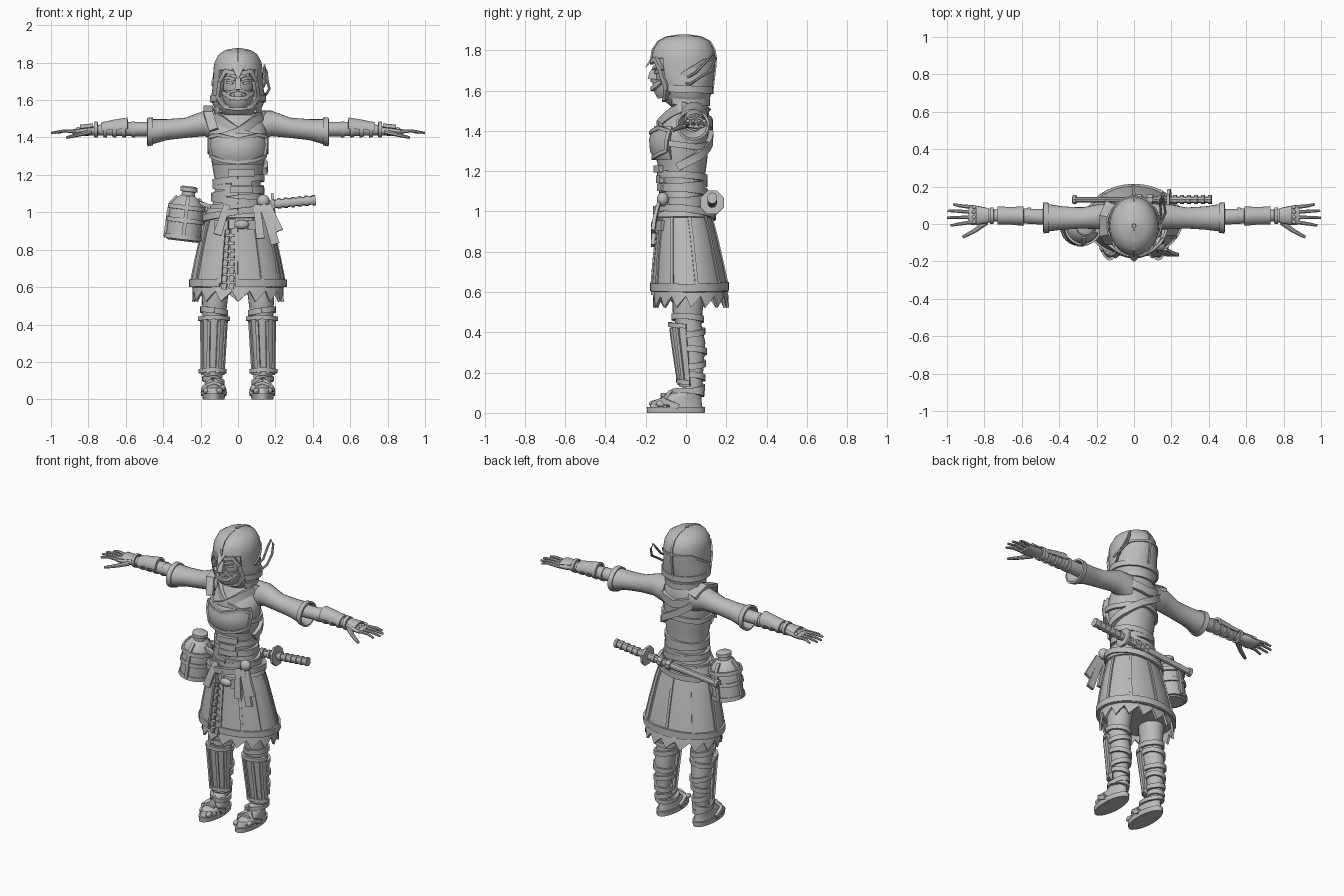
import bpy, bmesh
from math import sin, cos, pi, radians, sqrt
from mathutils import Vector

if "Cube" in bpy.data.objects:
    bpy.data.objects.remove(bpy.data.objects["Cube"])

grey = bpy.data.materials.new("plain grey")
grey.use_nodes = True
shade = (.5, .5, .5, 1)
grey.diffuse_color = shade
grey.node_tree.nodes["Principled BSDF"].inputs["Base Color"].default_value = shade


def finish(name, bm, thickness=0, mirror=False, location=(0, 0, 0), tilt=0):
    """Turn a bmesh into a shaded object, optionally thickened and mirrored."""
    bmesh.ops.recalc_face_normals(bm, faces=bm.faces)
    mesh = bpy.data.meshes.new(name)
    bm.to_mesh(mesh)
    bm.free()
    mesh.materials.append(grey)
    obj = bpy.data.objects.new(name, mesh)
    bpy.context.collection.objects.link(obj)
    bpy.ops.object.select_all(action='DESELECT')
    obj.select_set(True)
    bpy.context.view_layer.objects.active = obj
    if thickness:
        solid = obj.modifiers.new("thickness", 'SOLIDIFY')
        solid.thickness, solid.offset = thickness, 0
        bpy.ops.object.modifier_apply(modifier=solid.name)
    bpy.ops.object.shade_smooth_by_angle(angle=radians(35))
    if mirror:
        obj.modifiers.new("mirror", 'MIRROR')
    obj.location = location
    obj.rotation_euler.y = tilt
    return obj


def skin(bm, rings, closed=True, caps=True, skip=None):
    """Join rows of points with quads; skip(centre) leaves faces out."""
    rows = [[bm.verts.new(p) for p in ring] for ring in rings]
    count = len(rows[0])
    for low, high in zip(rows, rows[1:]):
        for k in range(count if closed else count - 1):
            j = (k + 1) % count
            quad = (low[k], low[j], high[j], high[k])
            centre = sum((v.co for v in quad), Vector()) / len(quad)
            if not (skip and skip(centre)):
                bm.faces.new(quad)
    if caps:
        bm.faces.new(rows[0])
        bm.faces.new(rows[-1])


def loft(name, rings, arc=None, sides=24, axis='z', ragged=0, grow=0, skip=None, thickness=0, **extra):
    """Rings are (position, centre, centre, radius, radius); angle 0 is the front."""
    start, end = arc or (0, 360)
    steps = sides + 1 if arc else sides
    rows = []
    for i, (pos, cu, cv, ru, rv) in enumerate(rings):
        row = []
        for k in range(steps):
            a = radians(start + (end - start) * k / sides)
            u, v = cu + (ru + grow) * sin(a), cv - (rv + grow) * cos(a)
            p = pos + (ragged * (k % 3 - 1) if i == len(rings) - 1 else 0)
            row.append(Vector((u, v, p) if axis == 'z' else (p, u, v)))
        rows.append(row)
    bm = bmesh.new()
    skin(bm, rows, not arc, not (arc or thickness), skip)
    return finish(name, bm, thickness, **extra)


def sweep(name, points, width, thick, normals=None, sides=4, taper=1, mirror=False):
    """Run a rectangular or oval section along a path."""
    points = [Vector(p) for p in points]
    last, rows = len(points) - 1, []
    fit = sqrt(2) / 2 if sides == 4 else .5
    for i, p in enumerate(points):
        along = (points[min(i + 1, last)] - points[max(i - 1, 0)]).normalized()
        up = normals[i] if normals else Vector((0, 0, 1) if abs(along.z) < .8 else (0, -1, 0))
        side = along.cross(up).normalized()
        up = side.cross(along)
        size = fit * (1 + (taper - 1) * i / last)
        turns = [2 * pi * (k + .5) / sides for k in range(sides)]
        rows.append([p + size * (side * width * cos(a) + up * thick * sin(a)) for a in turns])
    bm = bmesh.new()
    skin(bm, rows)
    return finish(name, bm, mirror=mirror)


def on_surface(rings, angle, z, out):
    """Point and outward direction on a lofted body."""
    order = sorted(rings)
    z = min(max(z, order[0][0]), order[-1][0])
    for low, high in zip(order, order[1:]):
        if low[0] <= z <= high[0]:
            t = (z - low[0]) / (high[0] - low[0])
            _, cx, cy, rx, ry = [l + (h - l) * t for l, h in zip(low, high)]
            break
    a = radians(angle)
    return Vector((cx + (rx + out) * sin(a), cy - (ry + out) * cos(a), z)), Vector((sin(a), -cos(a), 0))


def strap(name, rings, stops, width, thick=.02, out=.005, mirror=False, steps=8):
    """A strip lying on a body through (angle, height) stops."""
    path = []
    for (a, z), (b, y) in zip(stops, stops[1:]):
        path += [(a + (b - a) * k / steps, z + (y - z) * k / steps) for k in range(steps)]
    pairs = [on_surface(rings, a, z, out) for a, z in path + [stops[-1]]]
    return sweep(name, [p for p, n in pairs], width, thick, [n for p, n in pairs], mirror=mirror)


def belt(name, rings, z, slope, width, **extra):
    stops = [(a, z + slope * sin(radians(a + 30))) for a in range(0, 361, 45)]
    return strap(name, rings, stops, width, steps=4, **extra)


def ball(name, centre, size, mirror=False):
    bm = bmesh.new()
    bmesh.ops.create_uvsphere(bm, u_segments=12, v_segments=8, radius=1)
    bmesh.ops.scale(bm, vec=size, verts=bm.verts)
    bmesh.ops.translate(bm, vec=centre, verts=bm.verts)
    return finish(name, bm, mirror=mirror)


# Torso, breastplate and crossed collar
torso = [(.96, 0, -.01, .155, .12), (1.06, 0, -.01, .132, .105), (1.15, 0, -.015, .12, .105),
         (1.25, 0, -.02, .138, .125), (1.35, 0, -.025, .152, .135), (1.43, 0, -.005, .155, .118),
         (1.51, 0, .025, .135, .088), (1.55, 0, .02, .08, .075)]
loft("torso", torso)
chest = [(1.26, 0, -.025, .135, .122), (1.3, 0, -.025, .15, .145),
         (1.36, 0, -.025, .158, .15), (1.42, 0, -.02, .15, .128)]
loft("breastplate", chest, arc=(-68, 68), thickness=.018)
rim = [(-66, 1.4), (-40, 1.415), (0, 1.39), (40, 1.415), (66, 1.4), (62, 1.3), (30, 1.275), (0, 1.265),
       (-30, 1.275), (-62, 1.3), (-66, 1.4)]
strap("breastplate_rim", chest, rim, .018, out=.011, steps=4)
for side in (-1, 1):
    strap("collar_fold", torso, [(side * 75, 1.53), (side * 35, 1.49), (0, 1.43), (-side * 30, 1.4)], .045,
          out=.008 + .004 * side)
    strap("side_lacing", torso, [(side * 60, 1.34), (side * 120, 1.32), (side * 180, 1.34)], .03)
strap("back_collar", torso, [(65, 1.52), (110, 1.48), (180, 1.43), (250, 1.48), (295, 1.52)], .05, .03)
strap("back_harness", torso, [(-80, 1.52), (-120, 1.48), (-170, 1.38), (-230, 1.28), (-280, 1.22)], .04, .025, .012)
sweep("shoulder_strap", [(-.13, -.1, 1.44), (-.16, -.055, 1.53), (-.16, .04, 1.56), (-.13, .11, 1.5)], .05, .02)

# Waist wraps, buckles and belts
for i, slope in enumerate((.012, -.015, .018, -.012, .015)):
    belt("waist_wrap", torso, 1.03 + .035 * i, slope, .035, out=.006)
for z, reach in ((1.21, 28), (1.16, 22), (1.12, 25)):
    strap("waist_plate", torso, [(-reach + 8, z), (reach + 8, z)], .036, .025, .014)
loft("hip_belt", [(.97, 0, -.01, .168, .132), (1.02, 0, -.01, .152, .122)], thickness=.025)
belt("sword_belt", torso, .99, .03, .035, out=.03)

# Skirt with an open front, hem and ragged underskirt
skirt = [(1, 0, -.01, .152, .12), (.9, 0, .0, .185, .138), (.75, 0, .01, .22, .163), (.6, 0, .02, .25, .185)]
gap = (-3, 337)
loft("skirt", skirt, arc=gap, sides=48, thickness=.014)
loft("inner_skirt", skirt, grow=-.02)
strap("skirt_hem", skirt, [(gap[0], .625), (90, .62), (180, .63), (270, .62), (gap[1], .625)], .04, .022)
loft("ragged_underskirt", [(.7, 0, .02, .222, .16), (.62, 0, .022, .234, .17), (.55, 0, .024, .238, .182)],
     sides=48, ragged=.028, thickness=.014)
for a in (-3, 30, 62, 100, 140, 180, 220, 260, 298, 337):
    strap("skirt_seam", skirt, [(a, .97), (a + 1, .62)], .016, .012, .008)
for a in (-17, -8):
    for step in range(8):
        z = .9 - .042 * step
        strap("lamellar_lace", skirt, [(a - 3, z), (a + 3, z - .004)], .032, .02, 0, steps=2)
for side in (-1, 1):
    tassets = [(side * 28 - 12, .93), (side * 28 + 12, .93)]
    strap("hip_plate", skirt, tassets, .05, .025, .012)

# Knot, ribbons and hanging ties
ball("sash_knot", (.135, -.115, 1.06), (.035, .03, .035))
ball("belt_knot", (.02, -.155, .935), (.04, .02, .025))
for x, drop, lean in ((.13, .17, .07), (.1, .14, .02), (.16, .1, .06), (-.06, .12, -.05)):
    sweep("sash_ribbon", [(x, -.135, 1.04), (x + lean / 2, -.155, 1 - drop / 3), (x + lean, -.165, 1 - drop)],
          .035, .015, taper=1.3)

# Sleeves, forearms and bracers
sleeve = [(.09, .04, 1.46, .07, .085), (.18, .04, 1.475, .068, .068), (.28, .032, 1.452, .056, .054),
          (.38, .032, 1.442, .062, .056), (.45, .033, 1.432, .072, .066), (.485, .033, 1.43, .076, .071),
          (.475, .033, 1.43, .066, .06), (.4, .035, 1.44, .045, .045)]
loft("sleeves", sleeve, axis='x', mirror=True)
loft("sleeve_hems", [(.455, .033, 1.432, .074, .068), (.485, .033, 1.43, .078, .072)], axis='x',
     thickness=.012, mirror=True)
forearm = [(.42, .035, 1.445, .042, .04), (.58, .042, 1.445, .04, .038), (.7, .045, 1.442, .034, .032),
           (.77, .045, 1.438, .03, .026)]
loft("forearms", forearm, axis='x', mirror=True)
bracer = [(.59, .042, 1.45, .045, .05), (.66, .044, 1.447, .04, .042), (.73, .045, 1.44, .042, .034)]
loft("bracers", bracer, arc=(85, 275), axis='x', thickness=.014, mirror=True)
for x in (.56, .61, .66, .71, .76):
    loft("arm_wraps", [(x - .01, .044, 1.443, .04, .038), (x + .01, .044, 1.443, .039, .036)], axis='x',
         thickness=.01, mirror=True)

# Hands with spread fingers
palm = [(.75, .045, 1.437, .03, .024), (.8, .045, 1.435, .045, .026), (.86, .047, 1.43, .054, .02),
        (.885, .05, 1.428, .05, .014)]
loft("palms", palm, axis='x', sides=16, mirror=True)
for root, tip, reach in ((.09, .105, .965), (.064, .071, .995), (.036, .034, 1), (.01, -.008, .98)):
    path = [(.865, root, 1.432), (.93, (root + tip) / 2, 1.435), (reach, tip, 1.425)]
    sweep("fingers", path, .024, .022, sides=8, taper=.6, mirror=True)
    ball("knuckle_studs", (.855, root, 1.447), (.011, .011, .009), mirror=True)
sweep("thumbs", [(.79, .01, 1.43), (.85, -.035, 1.415), (.915, -.07, 1.4)], .034, .028, sides=8, taper=.55, mirror=True)
loft("hand_guards", [(.775, .045, 1.445, .036, .025), (.845, .046, 1.438, .05, .026)], arc=(110, 250),
     axis='x', thickness=.01, mirror=True)

# Legs, shin guards and calf wraps
leg = [(.75, .115, .02, .085, .09), (.5, .125, .008, .066, .074), (.44, .128, .012, .06, .064),
       (.35, .13, .028, .06, .068), (.2, .135, .035, .046, .05), (.09, .135, .04, .038, .04)]
loft("legs", leg, mirror=True)
guard = [(.44, .128, .008, .068, .078), (.4, .129, .008, .066, .074), (.25, .133, .02, .06, .064),
         (.13, .136, .025, .055, .05)]
loft("shin_guards", guard, arc=(-85, 85), sides=16, thickness=.016, mirror=True)
for a in (-55, -20, 20, 55):
    strap("shin_ribs", guard, [(a, .42), (a, .14)], .016, .016, .01, mirror=True)
for z in (.43, .15):
    strap("shin_rims", guard, [(-85, z), (0, z + .01), (85, z)], .022, .018, .01, mirror=True)
for i, z in enumerate((.47, .4, .31, .24, .18, .12)):
    belt("calf_wraps", leg, z, .012 * (-1) ** i, .03, mirror=True, thick=.014)

# Feet and sandals
foot = [(.025, .13, -.05, .054, .132), (.06, .13, -.045, .05, .122), (.085, .132, -.01, .046, .085),
        (.13, .135, .035, .04, .045)]
loft("feet", foot, mirror=True)
sole = [(0, .13, -.05, .058, .143), (.03, .13, -.05, .062, .145)]
loft("sandal_soles", sole, mirror=True)
for i, x in enumerate((.098, .125, .15, .17)):
    ball("toes", (x, -.158 + .012 * i, .045), (.016, .026, .017), mirror=True)
strap("sandal_straps", foot, [(95, .03), (60, .06), (0, .1), (-60, .06), (-95, .03)], .028, .018, .006, mirror=True)
belt("ankle_straps", foot, .1, .012, .025, mirror=True)
sweep("toe_straps", [(.07, -.09, .03), (.095, -.11, .078), (.13, -.115, .09), (.165, -.11, .075), (.188, -.09, .03)],
      .025, .015, mirror=True)

# Head, hood with a face opening, and crest seam
face = [(1.53, 0, .01, .06, .07), (1.57, 0, -.03, .06, .09), (1.63, 0, -.035, .088, .11),
        (1.7, 0, -.03, .1, .122), (1.78, 0, -.02, .1, .12)]
loft("face", face)
hood = [(1.525, 0, .015, .085, .085), (1.55, 0, .005, .115, .105), (1.58, 0, .002, .13, .115),
        (1.61, 0, 0, .138, .125), (1.67, 0, -.01, .13, .142), (1.72, 0, -.012, .127, .15),
        (1.76, 0, -.012, .126, .152), (1.8, 0, -.012, .12, .146), (1.84, 0, -.01, .1, .122),
        (1.862, 0, -.01, .065, .08), (1.873, 0, -.01, .01, .01)]
loft("hood", hood, sides=36, thickness=.012,
     skip=lambda c: c.y < -.04 and abs(c.x) < .095 and 1.565 < c.z < 1.75)
crest = [(0, z) for z in (1.755, 1.8, 1.84, 1.862, 1.872)]
strap("crest_front", hood, crest, .012, .014, .006)
strap("crest_back", hood, [(180, z) for z in (1.6, 1.7, 1.8, 1.84, 1.862, 1.872)], .012, .014, .006)
strap("hood_brow", hood, [(-44, 1.7), (-30, 1.755), (0, 1.74), (30, 1.755), (44, 1.7)], .022, .02)
sweep("brow_peak", [(0, -.15, 1.775), (0, -.175, 1.75), (0, -.2, 1.715)], .07, .02, taper=.15)
strap("hood_rim", hood, [(44, 1.7), (46, 1.62), (30, 1.565), (0, 1.555), (-30, 1.565), (-46, 1.62), (-44, 1.7)],
      .025, .025)
for z in (1.55, 1.61):
    strap("neck_wrap", hood, [(50, z), (180, z - .01), (310, z)], .035, .018)

# Fanged half mask, nose and eyes
mask = [(1.565, 0, -.035, .065, .1), (1.6, 0, -.04, .082, .115), (1.655, 0, -.035, .092, .118)]
loft("half_mask", mask, arc=(-70, 70), thickness=.014)
sweep("nose", [(0, -.148, 1.715), (0, -.165, 1.68), (0, -.168, 1.655)], .024, .03, taper=1.5)
strap("grin", mask, [(-45, 1.64), (-22, 1.612), (0, 1.608), (22, 1.612), (45, 1.64)], .02, .025, .01)
strap("moustache", mask, [(3, 1.652), (20, 1.645), (38, 1.625), (50, 1.645)], .014, .022, .012, mirror=True)
strap("eye_ridges", face, [(8, 1.708), (25, 1.72), (42, 1.718)], .016, .025, mirror=True)
strap("eyes", face, [(15, 1.69), (36, 1.694)], .014, .014, .002, mirror=True)
for x in (.018, .042):
    sweep("fangs", [(x, -.155, 1.6), (x + .004, -.165, 1.635)], .012, .012, sides=6, taper=.2, mirror=True)

# Looped cord on the side and back of the hood
loop = [(.125, -.01, 1.655), (.145, .05, 1.69), (.14, .11, 1.755), (.142, .135, 1.785), (.152, .145, 1.755),
        (.158, .125, 1.7), (.168, .06, 1.66), (.15, .02, 1.63), (.125, -.01, 1.64)]
sweep("side_loop", loop, .014, .014, sides=8)
strap("back_cord", hood, [(85, 1.68), (130, 1.75), (180, 1.76), (230, 1.75), (275, 1.68)], .014, .014, .006)

# Flask hanging at the right hip
hang = dict(location=(-.278, -.015, .99), tilt=.12)
flask = [(-.145, 0, 0, .08, .08), (-.13, 0, 0, .094, .094), (0, 0, 0, .092, .092), (.05, 0, 0, .086, .086),
         (.085, 0, 0, .06, .06), (.1, 0, 0, .036, .036), (.12, 0, 0, .036, .036), (.122, 0, 0, .046, .046),
         (.143, 0, 0, .046, .046), (.15, 0, 0, .035, .035)]
loft("flask", flask, **hang)
for z in (-.125, -.035, .035):
    loft("flask_band", [(z - .012, 0, 0, .096, .096), (z + .012, 0, 0, .094, .094)], thickness=.012, **hang)
for a in (0, 90, 180, 270):
    cord = strap("flask_cord", flask, [(a, -.13), (a, .02), (a, .09)], .02, .014)
    cord.location, cord.rotation_euler.y = hang["location"], hang["tilt"]
sweep("flask_hanger", [(-.21, -.03, 1.05), (-.17, -.04, 1.04), (-.13, -.03, 1.02)], .03, .02)

# Sheathed sword across the lower back
hilt, tip = Vector((.415, .13, 1.066)), Vector((-.33, .13, .995))
def along_sword(t):
    return hilt.lerp(tip, t)
sweep("sword_grip", [along_sword(0), along_sword(.3)], .038, .046, sides=10)
sweep("sword_sheath", [along_sword(.32), along_sword(1)], .034, .046, sides=10, taper=.85)
sweep("sword_guard", [along_sword(.295), along_sword(.315)], .125, .125, sides=8)
for t in (0, .05, .1, .15, .2, .25, .36, .97):
    sweep("sword_fitting", [along_sword(t), along_sword(t + .025)], .05, .056, sides=10)
for t in (.42, .5):
    sweep("sheath_tie", [along_sword(t), along_sword(t + .04)], .06, .062, sides=8)
